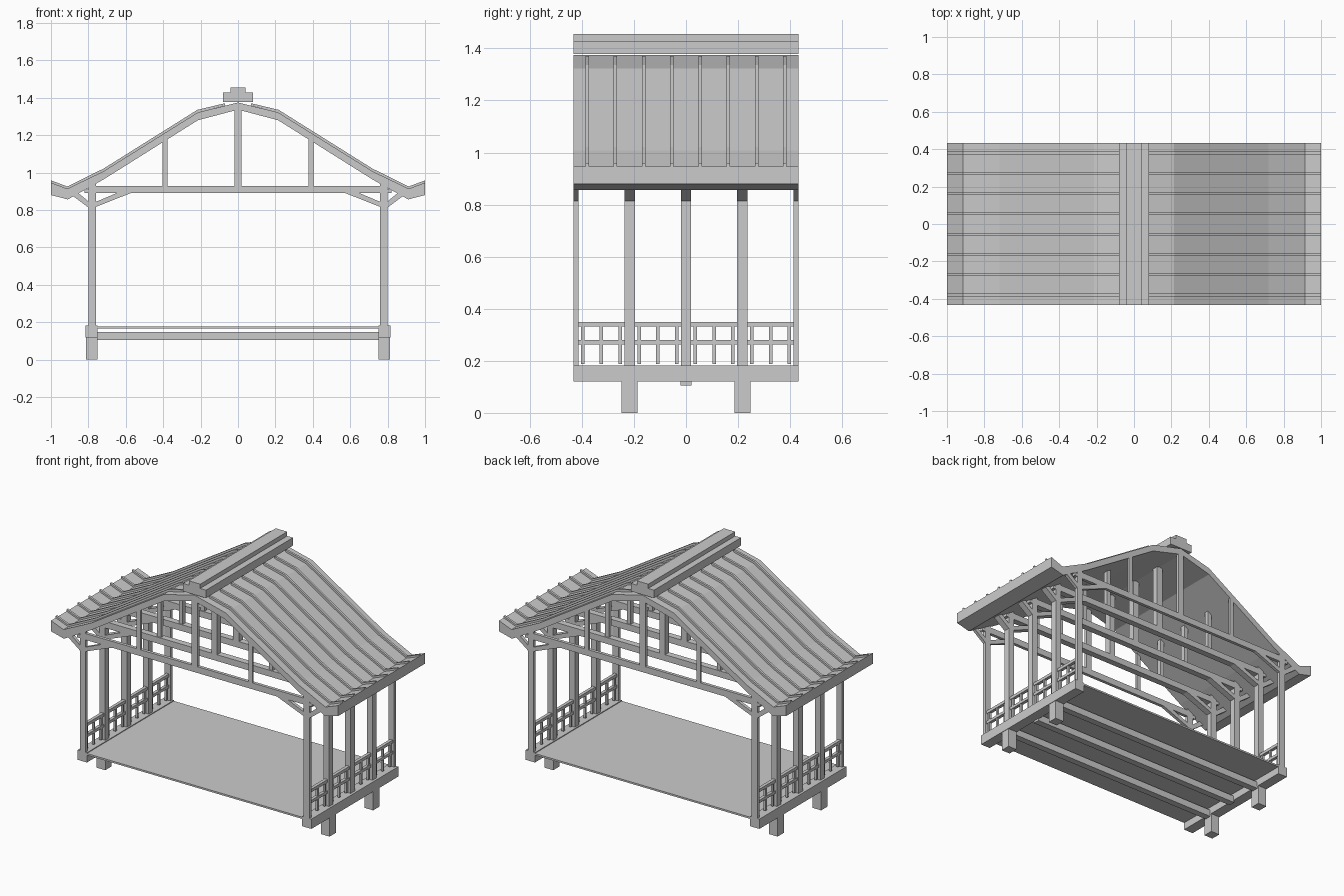
import bpy

if "Cube" in bpy.data.objects:
    bpy.data.objects.remove(bpy.data.objects["Cube"])

HALF = 0.433                                   # half depth of the building
FRAMES = [i * 0.2165 for i in range(-2, 3)]    # five timber frames


def prism(name, outline, y0, y1):
    """Extrude an x-z outline from y0 to y1, clipped to the building depth."""
    y0, y1 = max(y0, -HALF), min(y1, HALF)
    n = len(outline)
    area = sum(outline[i - 1][0] * outline[i][1] - outline[i][0] * outline[i - 1][1]
               for i in range(n))
    if area < 0:
        outline = outline[::-1]
    verts = [(x, y, z) for y in (y0, y1) for x, z in outline]
    faces = [list(range(n)), list(range(2 * n - 1, n - 1, -1))]
    faces += [(i, i + n, (i + 1) % n + n, (i + 1) % n) for i in range(n)]
    mesh = bpy.data.meshes.new(name)
    mesh.from_pydata(verts, [], faces)
    mesh.update()
    obj = bpy.data.objects.new(name, mesh)
    bpy.context.collection.objects.link(obj)
    return obj


def box(name, x0, x1, y0, y1, z0, z1):
    return prism(name, [(x0, z0), (x1, z0), (x1, z1), (x0, z1)], y0, y1)


def mirrored(profile, s):
    return [(s * x, z) for x, z in profile]


# Curved roof slab and the raised battens running down it
top = [(0, 1.375), (0.215, 1.322), (0.72, 1.007), (0.913, 0.914), (1, 0.947)]
under = [(0, 1.337), (0.215, 1.28), (0.72, 0.963), (0.91, 0.857), (1, 0.88)]
batten = [(0.07, 1.358), (0.215, 1.322), (0.72, 1.007), (0.913, 0.914), (1, 0.947),
          (1, 0.959), (0.913, 0.926), (0.72, 1.021), (0.217, 1.336), (0.07, 1.371)]
slab = mirrored(top[:0:-1], -1) + top + under[::-1] + mirrored(under[1:], -1)
prism("roof_slab", slab, -HALF, HALF)
for s in (-1, 1):
    for i in range(8):
        y = (i - 3.5) * 0.1085
        prism("roof_batten", mirrored(batten, s), y - 0.007, y + 0.007)

# Ridge cap in two steps
box("ridge_base", -0.08, 0.08, -HALF, HALF, 1.378, 1.428)
box("ridge_cap", -0.04, 0.04, -HALF, HALF, 1.428, 1.455)

# Timber frames: tie beam, king post, struts, wall posts and braces
inner_brace = [(0.765, 0.815), (0.765, 0.842), (0.56, 0.928), (0.55, 0.90)]
outer_brace = [(0.785, 0.802), (0.785, 0.835), (0.862, 0.897), (0.888, 0.88)]
for y in FRAMES:
    a, b = y - 0.02, y + 0.02
    box("tie_beam", -0.765, 0.765, a, b, 0.89, 0.93)
    box("tie_beam_tenon", -0.82, 0.82, a, b, 0.89, 0.91)
    box("king_post", -0.02, 0.02, a, b, 0.925, 1.34)
    for s in (-1, 1):
        strut = [(0.376, 0.925), (0.403, 0.925), (0.403, 1.165), (0.376, 1.182)]
        prism("roof_strut", mirrored(strut, s), y - 0.014, y + 0.014)
        post = [(0.76, 0.175), (0.80, 0.175), (0.80, 0.922), (0.76, 0.942)]
        prism("wall_post", mirrored(post, s), a, b)
        prism("inner_brace", mirrored(inner_brace, s), a, b)
        prism("outer_brace", mirrored(outer_brace, s), a, b)

# Floor boards and joists
box("floor", -0.752, 0.752, -HALF, HALF, 0.166, 0.177)
for y in FRAMES[1:4]:
    box("floor_joist", -0.755, 0.755, y - 0.021, y + 0.021, 0.106, 0.149)

# Side walls: sill, feet and railing
for s in (-1, 1):
    def side_box(name, x0, x1, *rest):
        return box(name, min(s * x0, s * x1), max(s * x0, s * x1), *rest)
    side_box("sill", 0.75, 0.815, -HALF, HALF, 0.12, 0.182)
    for y in (-0.2165, 0.2165):
        side_box("foot", 0.752, 0.812, y - 0.031, y + 0.031, 0, 0.12)
    side_box("top_rail", 0.77, 0.79, -0.42, 0.42, 0.331, 0.35)
    side_box("middle_rail", 0.77, 0.79, -0.42, 0.42, 0.262, 0.28)
    for bay in (-0.325, -0.108, 0.108, 0.325):
        for k in (-1, 0, 1):
            y = bay + k * 0.072
            side_box("baluster", 0.773, 0.787, y - 0.007, y + 0.007, 0.188, 0.332)
